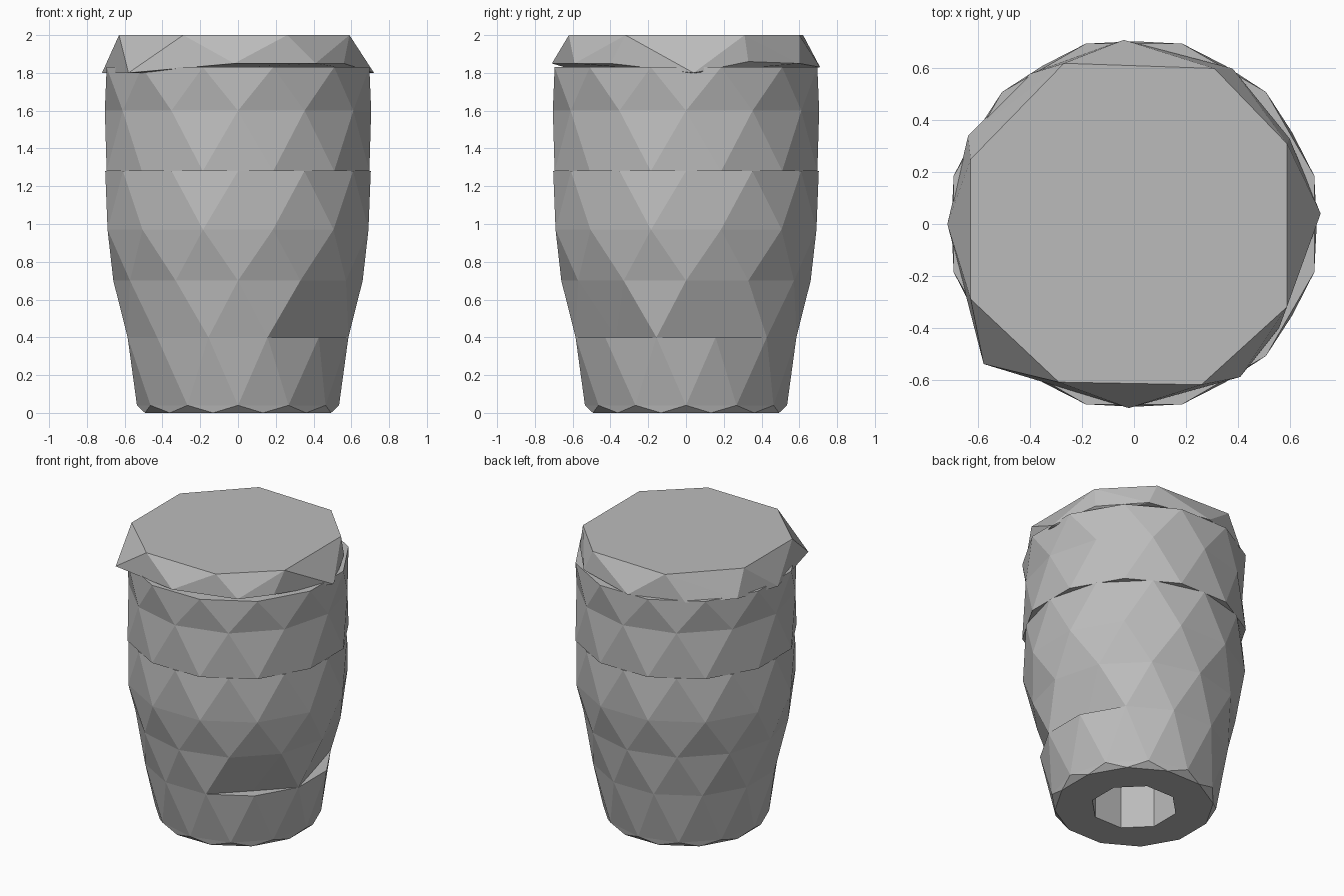
import bpy
import bmesh
import math

cube = bpy.data.objects.get("Cube")
if cube:
    bpy.data.objects.remove(cube)

# Single plain grey
grey = bpy.data.materials.new("plain_grey")
grey.use_nodes = True
colour = (0.5, 0.5, 0.5, 1)
grey.diffuse_color = colour
grey.node_tree.nodes["Principled BSDF"].inputs["Base Color"].default_value = colour


def ring(bm, sides, radius, z, shift):
    """Return a ring of vertices with the turn fraction of each."""
    turns = [(i + shift) / sides for i in range(sides)]
    verts = [bm.verts.new((radius * math.cos(t * math.tau),
                           radius * math.sin(t * math.tau), z)) for t in turns]
    return verts, turns


def stitch(bm, first, second):
    """Join two rings with triangles, stepping round both by angle."""
    (a, ta), (b, tb) = first, second
    i = j = 0
    while i < len(a) or j < len(b):
        next_a = ta[0] + (i + 1) / len(a)
        next_b = tb[0] + (j + 1) / len(b)
        p, q = a[i % len(a)], b[j % len(b)]
        if j >= len(b) or (i < len(a) and next_a <= next_b):
            i += 1
            bm.faces.new((p, q, a[i % len(a)]))
        else:
            j += 1
            bm.faces.new((p, q, b[j % len(b)]))


def finish(name, bm):
    bmesh.ops.recalc_face_normals(bm, faces=bm.faces)
    mesh = bpy.data.meshes.new(name)
    bm.to_mesh(mesh)
    bm.free()
    mesh.materials.append(grey)
    bpy.context.collection.objects.link(bpy.data.objects.new(name, mesh))


def hollow_section(name, profile, bore_bottom, bore_top, notch=()):
    """Faceted wall section around an eight-sided bore."""
    bm = bmesh.new()
    outer = [ring(bm, 12, r, z, shift) for r, z, shift in profile]
    bottom = ring(bm, 8, bore_bottom, profile[0][1], 0.5)
    top = ring(bm, 8, bore_top, profile[-1][1], 0.5)
    loop = [bottom] + outer + [top]
    for first, second in zip(loop, loop[1:] + loop[:1]):
        stitch(bm, first, second)
    # Pull chosen lower corners inward to leave small recesses
    for index in notch:
        vert = outer[0][0][index]
        vert.co.x *= 0.87
        vert.co.y *= 0.87
    finish(name, bm)


# Tapered body in three stacked sections
hollow_section("base_section",
               [(0.51, 0, 0.5), (0.535, 0.04, 0), (0.605, 0.4, 0.5)], 0.28, 0.28)
hollow_section("middle_section",
               [(0.605, 0.4, 0.5), (0.66, 0.7, 0), (0.715, 0.97, 0.5),
                (0.703, 1.28, 0)], 0.28, 0.4, notch=(0, 10))
hollow_section("upper_section",
               [(0.72, 1.28, 0.5), (0.705, 1.6, 0), (0.72, 1.83, 0.5)], 0.4, 0.45)

# Lid: octagonal top flaring to an uneven lower rim
lid_top = [(-0.27, 0.62), (0.31, 0.6), (0.59, 0.31), (0.59, -0.32),
           (0.26, -0.62), (-0.29, -0.61), (-0.63, -0.29), (-0.63, 0.25)]
lid_rim = [(-0.72, 0, 1.8), (-0.64, 0.34, 1.82), (-0.4, 0.58, 1.82),
           (-0.04, 0.71, 1.83), (0.38, 0.6, 1.85), (0.6, 0.33, 1.86),
           (0.72, 0.04, 1.8), (0.56, -0.4, 1.85), (0.41, -0.59, 1.85),
           (-0.02, -0.71, 1.85), (-0.58, -0.54, 1.8)]
bm = bmesh.new()
for x, y in lid_top:
    bm.verts.new((x, y, 2))
for point in lid_rim:
    bm.verts.new(point)
bmesh.ops.convex_hull(bm, input=bm.verts)
finish("lid", bm)
